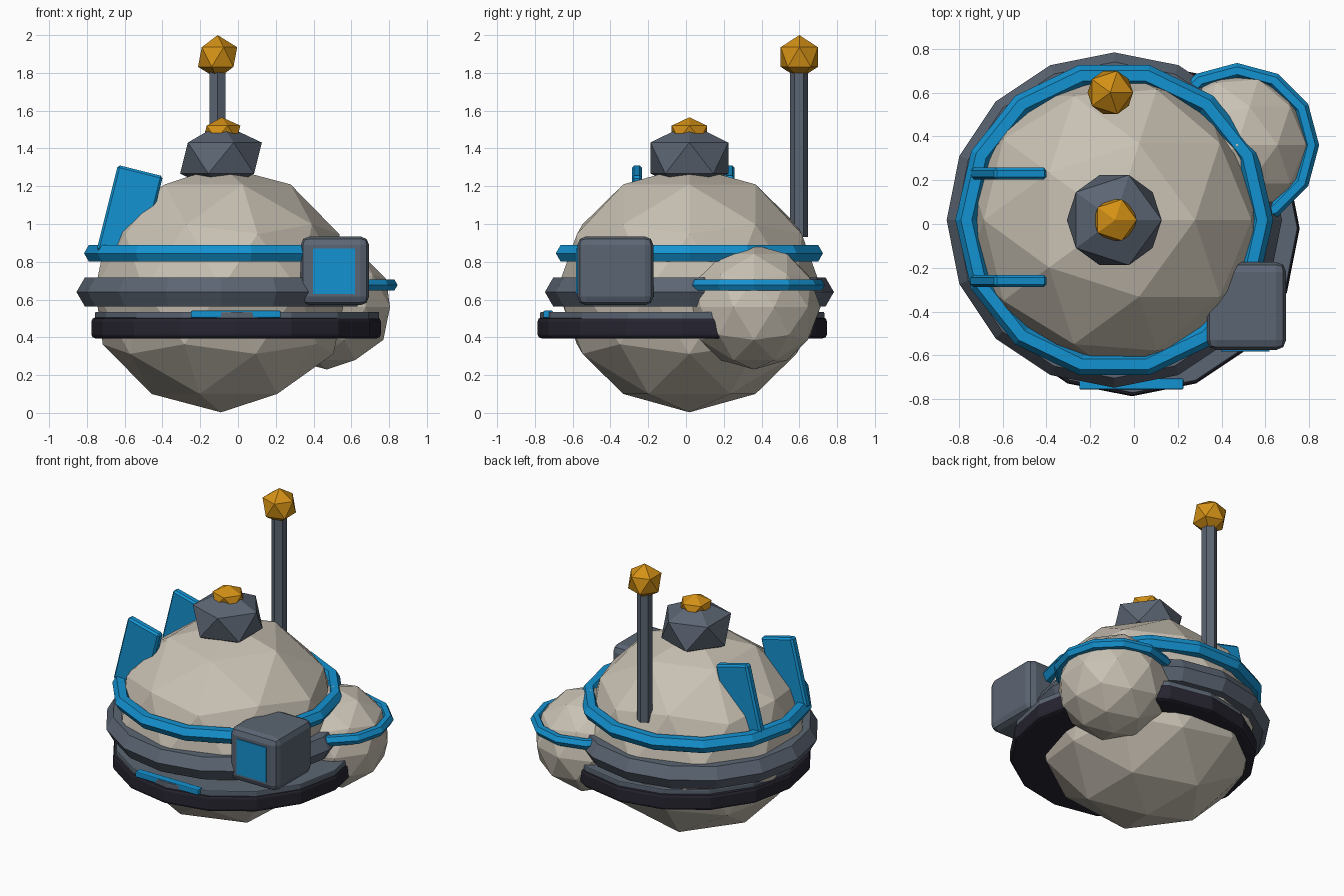
import bpy
import math

if "Cube" in bpy.data.objects:
    bpy.data.objects.remove(bpy.data.objects["Cube"])


def mat(name, r, g, b):
    m = bpy.data.materials.new(name)
    m.diffuse_color = (r, g, b, 1)
    m.use_nodes = True
    m.node_tree.nodes["Principled BSDF"].inputs["Base Color"].default_value = m.diffuse_color
    return m


STONE = mat("warm_stone", 0.58, 0.53, 0.45)
SLATE = mat("slate_grey", 0.105, 0.13, 0.17)
BLACK = mat("rubber_black", 0.02, 0.018, 0.03)
BLUE = mat("bright_blue", 0.007, 0.29, 0.64)
GOLD = mat("amber_gold", 0.66, 0.285, 0.008)


def finish(name, material, bevel=0, segments=2):
    ob = bpy.context.object
    ob.name = name
    ob.data.materials.append(material)
    if bevel:
        bpy.ops.object.transform_apply(location=False, rotation=False, scale=True)
        mod = ob.modifiers.new("bevel", 'BEVEL')
        mod.width = bevel
        mod.segments = segments
        mod.limit_method = 'ANGLE'
    return ob


def ball(name, loc, r, rz, sub, material):
    bpy.ops.mesh.primitive_ico_sphere_add(subdivisions=sub, radius=1, location=loc)
    bpy.context.object.scale = (r, r, rz)
    return finish(name, material)


def ring(name, loc, major, minor, sides, material):
    bpy.ops.mesh.primitive_torus_add(location=loc, major_radius=major, minor_radius=minor,
                                     major_segments=sides, minor_segments=6)
    return finish(name, material)


def rod(name, loc, r, height, sides, material, bevel=0):
    bpy.ops.mesh.primitive_cylinder_add(vertices=sides, radius=r, depth=height, location=loc)
    return finish(name, material, bevel)


def box(name, loc, size, material, bevel=0, tilt=0, segments=2):
    bpy.ops.mesh.primitive_cube_add(size=1, location=loc, rotation=(0, tilt, 0))
    bpy.context.object.scale = size
    return finish(name, material, bevel, segments)


CX, CY = -0.09, 0.018

# main body and its two belts
ball("main_body", (CX, CY, 0.655), 0.70, 0.652, 2, STONE)
ring("grey_belt", (CX, CY, 0.64), 0.677, 0.088, 16, SLATE)
ring("blue_belt", (CX, CY, 0.845), 0.675, 0.05, 14, BLUE)

# base skirt with plate and front light bar
rod("base_skirt", (-0.01, -0.02, 0.45), 0.766, 0.11, 16, BLACK, 0.02)
rod("base_plate", (-0.005, -0.02, 0.515), 0.752, 0.04, 16, SLATE, 0.006)
box("front_light_bar", (-0.012, -0.73, 0.522), (0.475, 0.05, 0.038), BLUE, 0.006)

# side pod at the back right
ball("side_pod", (0.47, 0.36, 0.56), 0.352, 0.33, 2, STONE)
ring("side_pod_belt", (0.47, 0.36, 0.677), 0.34, 0.035, 12, BLUE)

# top cap and beacon
ball("top_cap", (CX, CY, 1.349), 0.242, 0.184, 1, SLATE)
ball("top_beacon", (CX + 0.004, CY, 1.485), 0.11, 0.08, 1, GOLD)

# antenna
rod("antenna_mast", (-0.108, 0.598, 1.395), 0.048, 0.93, 6, SLATE)
ball("antenna_tip", (-0.108, 0.6, 1.884), 0.116, 0.116, 1, GOLD)

# sensor box with screen
box("sensor_box", (0.513, -0.374, 0.752), (0.362, 0.402, 0.364), SLATE, 0.045)
box("sensor_screen", (0.508, -0.577, 0.75), (0.222, 0.009, 0.24), BLUE)

# pair of tilted fins on the left
for label, y in (("back", 0.23), ("front", -0.26)):
    box(label + "_fin", (-0.573, y, 1.057), (0.246, 0.054, 0.465), BLUE, 0.012,
        math.radians(14), 1)
